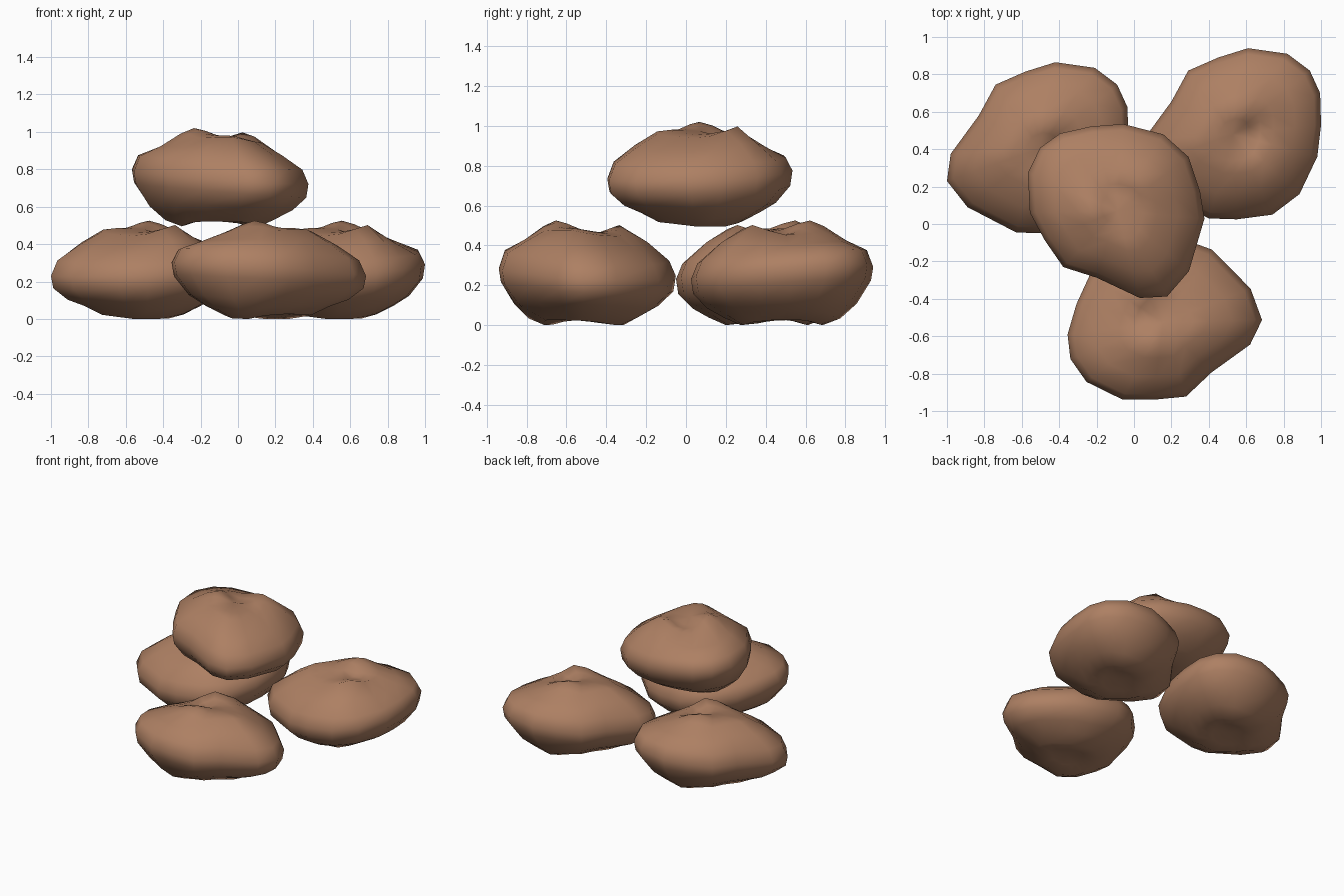
import bpy, bmesh, math
from mathutils import Vector

cube = bpy.data.objects.get("Cube")
if cube:
    bpy.data.objects.remove(cube, do_unlink=True)

# Single earthy brown for every stone
brown = bpy.data.materials.new("earth brown")
colour = (0.42, 0.215, 0.125, 1)
brown.use_nodes = True
brown.diffuse_color = colour
bsdf = brown.node_tree.nodes["Principled BSDF"]
bsdf.inputs["Base Color"].default_value = colour
bsdf.inputs["Roughness"].default_value = 0.9

# Plan outline of the stone, clockwise from its narrow tip
OUTLINE = [(-.5, -.175), (-.48, -.03), (-.33, .175), (-.24, .34), (-.08, .41),
           (.08, .46), (.29, .43), (.41, .34), (.465, .22), (.47, .05),
           (.45, -.12), (.355, -.32), (.21, -.43), (.02, -.455), (-.13, -.45),
           (-.39, -.315)]
# Rings from crown to base: outline scale, height, tilt along the length, tilt across
RINGS = [(.18, .465, .0, .0), (.31, .46, .02, .0), (.46, .45, .03, .0),
         (.7, .4, .07, .0), (.93, .34, .08, .03), (1, .265, .06, .05),
         (.975, .195, .07, .04), (.82, .115, .03, .02), (.64, .07, .0, .0),
         (.45, .025, .0, .0), (.25, .025, .0, .0)]
# Lumps and hollows: x, y, lift, radius, upper side or not
LUMPS = [(.03, .14, .062, .11, True), (.19, -.13, .045, .1, True),
         (.15, -.26, .04, .12, True), (-.2, .02, .03, .14, True),
         (.1, .0, -.03, .08, True), (.0, -.24, -.035, .18, False),
         (.08, .27, -.04, .13, False), (.04, .02, .025, .12, False)]


def shaped(x, y, z, upper):
    for cx, cy, lift, radius, side in LUMPS:
        if side == upper:
            z += lift * math.exp(-((x - cx) ** 2 + (y - cy) ** 2) / radius ** 2)
    return Vector((x, y, max(z, 0)))


def stone_mesh():
    bm = bmesh.new()
    rings = []
    for scale, height, along, across in RINGS:
        ring = []
        for x, y in OUTLINE:
            x, y = x * scale, y * scale
            z = height + along * y + across * x
            ring.append(bm.verts.new(shaped(x, y, z, height > .3)))
        rings.append(ring)
    n = len(OUTLINE)
    for a, b in zip(rings, rings[1:]):
        for i in range(n):
            j = (i + 1) % n
            bm.faces.new((a[i], a[j], b[j], b[i]))
    # Close crown and base with fans
    for ring, height in ((rings[0], .47), (rings[-1], .025)):
        hub = bm.verts.new(shaped(0, 0, height, height > .3))
        for i in range(n):
            bm.faces.new((ring[i], ring[(i + 1) % n], hub))
    bmesh.ops.recalc_face_normals(bm, faces=bm.faces)
    mesh = bpy.data.meshes.new("stone")
    bm.to_mesh(mesh)
    bm.free()
    for face in mesh.polygons:
        face.use_smooth = True
    mesh.materials.append(brown)
    return mesh


# Three stones on the ground and one resting on them, each turned differently
mesh = stone_mesh()
for name, place, turn in (("left_stone", (.53, .48, 0), 0),
                          ("right_stone", (-.5, .405, 0), 0),
                          ("front_stone", (.155, -.525, 0), 162),
                          ("top_stone", (-.09, .07, .495), 101)):
    stone = bpy.data.objects.new(name, mesh)
    stone.location = place
    stone.rotation_euler.z = math.radians(turn)
    bpy.context.collection.objects.link(stone)
